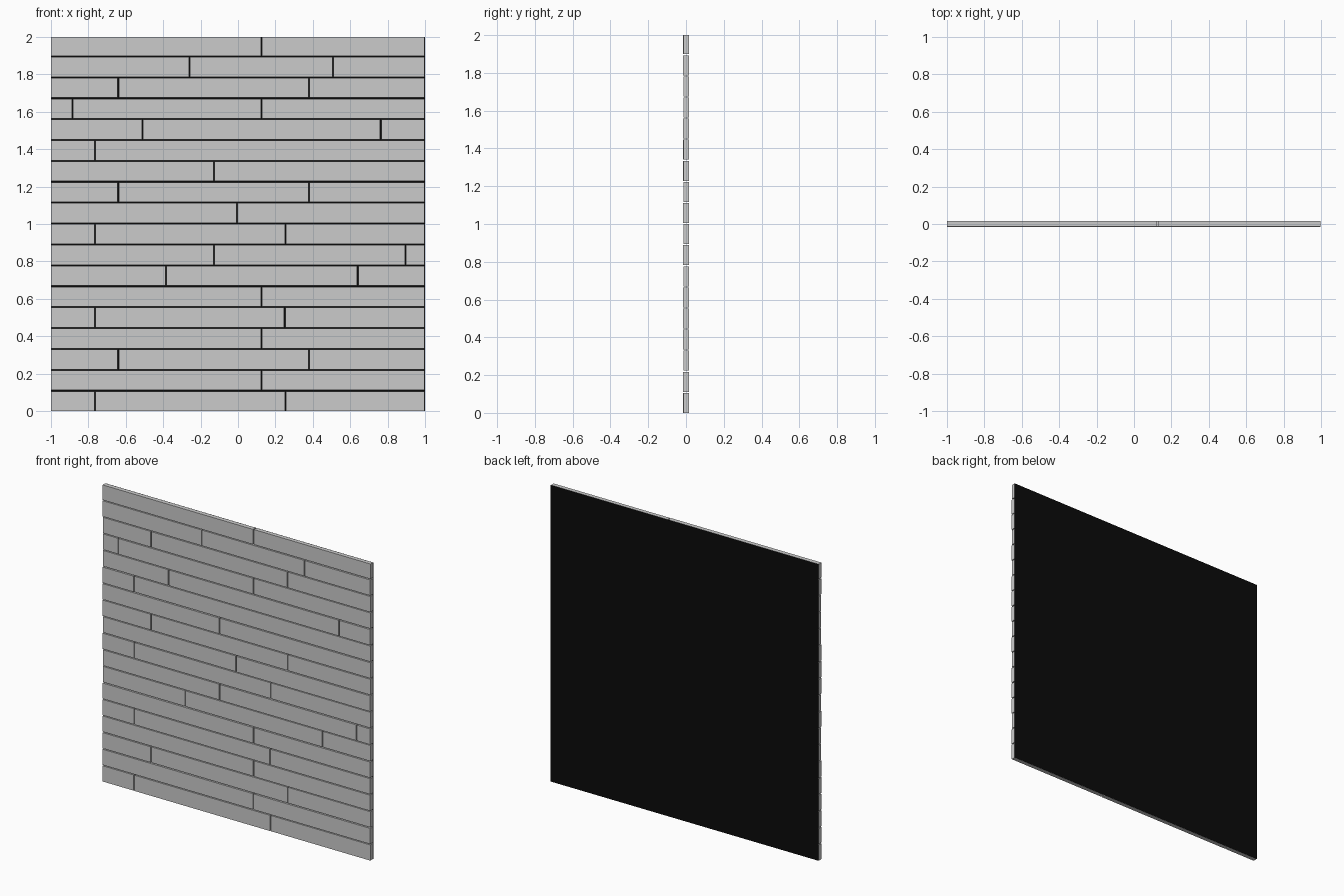
import bpy, bmesh, random
from mathutils import Matrix, Vector

if "Cube" in bpy.data.objects:
    bpy.data.objects.remove(bpy.data.objects["Cube"])

random.seed(4)
PITCH = 0.1117      # height of one row of boards
GAP = 0.006         # open joint between boards
BACK = 0.0155       # y of the rear face

# Joint positions along x for each row, bottom to top
JOINTS = [
    (-.765, .253), (.125,), (-.64, .38), (.125,), (-.765, .25), (.125,),
    (-.385, .64), (-.128, .895), (-.765, .253), (-.005,), (-.64, .38),
    (-.128,), (-.765,), (-.51, .763), (-.885, .125), (-.64, .38),
    (-.26, .507), (.125,),
]


def add_board(bm, x0, x1, y0, y1, z0, z1):
    size = Vector((x1 - x0, y1 - y0, z1 - z0))
    mid = Vector((x0 + x1, y0 + y1, z0 + z1)) / 2
    bmesh.ops.create_cube(bm, size=1,
                          matrix=Matrix.Translation(mid) @ Matrix.Diagonal((*size, 1)))


def finish(bm, name):
    mesh = bpy.data.meshes.new(name)
    bm.to_mesh(mesh)
    bm.free()
    ob = bpy.data.objects.new(name, mesh)
    bpy.context.collection.objects.link(ob)
    return ob


# Rows of staggered boards, each face set forward by a slightly different amount
for r, joints in enumerate(JOINTS):
    bm = bmesh.new()
    z0 = r * PITCH
    z1 = 2.0 if r == len(JOINTS) - 1 else z0 + PITCH - GAP
    ends = [-1.0, *joints, 1.0]
    for i, (a, b) in enumerate(zip(ends, ends[1:])):
        left = a if i == 0 else a + GAP / 2
        right = b - 0.003 if i == len(ends) - 2 else b - GAP / 2
        front = -0.0155 + random.uniform(0, 0.003)
        add_board(bm, left, right, front, BACK - 0.0006, z0, z1)
    finish(bm, f"board_row_{r + 1}")

# Dark backing sheet covering the whole rear
bm = bmesh.new()
quad = [bm.verts.new(p) for p in
        ((1, BACK, 0), (-1, BACK, 0), (-1, BACK, 2), (1, BACK, 2))]
bm.faces.new(quad)
backing = finish(bm, "backing_sheet")
black = bpy.data.materials.new("black")
black.diffuse_color = (0.003, 0.003, 0.003, 1)
black.use_nodes = True
black.node_tree.nodes["Principled BSDF"].inputs["Base Color"].default_value = black.diffuse_color
backing.data.materials.append(black)
